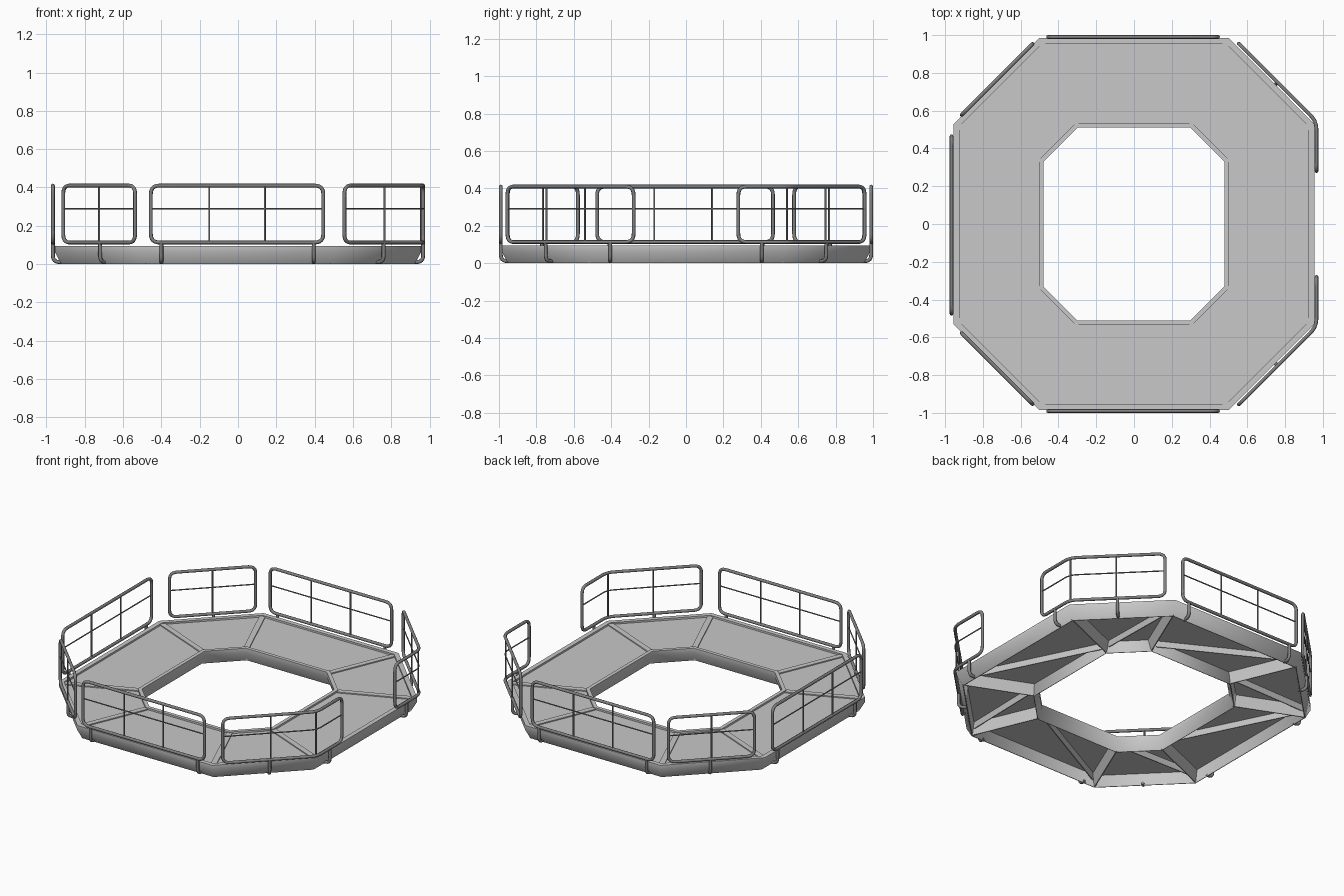
import bpy, bmesh, math
from mathutils import Vector

cube = bpy.data.objects.get("Cube")
if cube:
    bpy.data.objects.remove(cube)


def make_material(name, value):
    mat = bpy.data.materials.new(name)
    mat.use_nodes = True
    color = (value, value, value, 1)
    mat.diffuse_color = color
    mat.node_tree.nodes["Principled BSDF"].inputs["Base Color"].default_value = color
    return mat


deck_grey = make_material("deck grey", 0.58)
rail_grey = make_material("rail dark grey", 0.22)

OUTER = (0.955, 0.985, 0.455)   # half width, half depth, corner cut
HOLE = (0.48, 0.51, 0.18)
RIM_TOP, SEAM_TOP, PANEL_TOP, PANEL_BASE = 0.094, 0.089, 0.082, 0.075
UP = Vector((0, 0, 1))


def octagon(shape, inset, z):
    """Eight corners, moved inwards by inset with even edge distance."""
    hx, hy, cut = shape
    x, y = hx - inset, hy - inset
    c = cut - 0.586 * inset
    quarter = [(x, y - c), (x - c, y)]
    pts = quarter + [(-a, b) for a, b in reversed(quarter)]
    pts += [(-a, -b) for a, b in pts]
    return [Vector((a, b, z)) for a, b in pts]


def add_mesh(name, bm, mat):
    bmesh.ops.recalc_face_normals(bm, faces=bm.faces)
    mesh = bpy.data.meshes.new(name)
    bm.to_mesh(mesh)
    bm.free()
    mesh.materials.append(mat)
    obj = bpy.data.objects.new(name, mesh)
    bpy.context.collection.objects.link(obj)
    return obj


def ring(name, rows):
    """Sweep a closed cross-section around an octagon."""
    bm = bmesh.new()
    loops = [[bm.verts.new(p) for p in octagon(*row)] for row in rows]
    for i, a in enumerate(loops):
        b = loops[(i + 1) % len(loops)]
        for k in range(8):
            n = (k + 1) % 8
            bm.faces.new((a[k], a[n], b[n], b[k]))
    return add_mesh(name, bm, deck_grey)


def beam(name, start, end, half_section):
    """Straight bar with a mirrored cross-section of (half width, z) points."""
    bm = bmesh.new()
    side = (end - start).normalized().cross(UP)
    section = half_section + [(-w, z) for w, z in reversed(half_section)]
    ends = [[bm.verts.new(p + side * w + UP * z) for w, z in section]
            for p in (start, end)]
    for i in range(len(section)):
        j = (i + 1) % len(section)
        bm.faces.new((ends[0][i], ends[0][j], ends[1][j], ends[1][i]))
    for cap in ends:
        bm.faces.new(cap)
    add_mesh(name, bm, deck_grey)


# Frame beams: upright lip above a tapering underside, softened at the corners
profile = [(0, RIM_TOP), (0, 0.062), (0.033, 0), (0.037, 0), (0.05, 0.077),
           (0.03, 0.077), (0.03, RIM_TOP)]
frames = [ring("outer_frame", [(OUTER, d, z) for d, z in profile]),
          ring("inner_frame", [(HOLE, -d * 0.8, z) for d, z in profile])]
bpy.ops.object.select_all(action="DESELECT")
for obj in frames:
    obj.select_set(True)
    bpy.context.view_layer.objects.active = obj
bpy.ops.object.shade_smooth_by_angle(angle=math.radians(50))

# Floor panels, slightly below the frame
ring("deck_panels", [(OUTER, 0.02, PANEL_TOP), (OUTER, 0.02, PANEL_BASE),
                     (HOLE, -0.015, PANEL_BASE), (HOLE, -0.015, PANEL_TOP)])

# Tapered joists at each corner, raised as a strip between the panels
inner_corners = octagon(HOLE, -0.02, 0)
outer_corners = octagon(OUTER, 0.03, 0)
for start, end in zip(inner_corners, outer_corners):
    beam("corner_joist", start, end,
         [(0.018, SEAM_TOP), (0.018, 0.08), (0.024, 0.077), (0.003, 0.004)])

# Diagonal braces under each panel, from a hole corner to the next outer corner
for i, j in ((0, 1), (1, 2), (2, 3), (7, 6), (6, 5), (5, 4), (0, 7), (4, 3)):
    beam("diagonal_brace", inner_corners[i], outer_corners[j],
         [(0.014, 0.078), (0.003, 0.04)])


def fillet(points, radius, closed):
    """Round the corners of a path."""
    out = []
    for i, p in enumerate(points):
        if not closed and i in (0, len(points) - 1):
            out.append(p)
            continue
        a = points[i - 1] - p
        b = points[(i + 1) % len(points)] - p
        a, b = p + a.normalized() * radius, p + b.normalized() * radius
        for s in range(7):
            t = s / 6
            out.append(a * (1 - t) ** 2 + p * 2 * t * (1 - t) + b * t * t)
    return out


def tube(name, points, thickness, bend=0.0, closed=False):
    points = [Vector(p) for p in points]
    if bend:
        points = fillet(points, bend, closed)
    curve = bpy.data.curves.new(name, "CURVE")
    curve.dimensions = "3D"
    curve.bevel_depth = thickness
    curve.bevel_resolution = 2
    curve.use_fill_caps = True
    spline = curve.splines.new("POLY")
    spline.points.add(len(points) - 1)
    for sp, p in zip(spline.points, points):
        sp.co = (*p, 1)
    spline.use_cyclic_u = closed
    spline.use_smooth = True
    curve.materials.append(rail_grey)
    obj = bpy.data.objects.new(name, curve)
    bpy.context.collection.objects.link(obj)


LOW, MID, HIGH = 0.113, 0.29, 0.41


def railing(name, path, posts, hooks):
    """Rounded tube frame, thin mid rail and posts, hooks under the deck."""
    frame = [(x, y, LOW) for x, y in path] + [(x, y, HIGH) for x, y in reversed(path)]
    tube(name + "_frame", frame, 0.01, 0.045, True)
    tube(name + "_mid_rail", [(x, y, MID) for x, y in path], 0.004,
         0.045 if len(path) > 2 else 0)
    for x, y in posts:
        tube(name + "_post", [(x, y, LOW), (x, y, HIGH)], 0.005)
    for x, y, nx, ny in hooks:
        n = Vector((nx, ny, 0)).normalized()
        p = Vector((x, y, 0))
        tube(name + "_hook", [p + UP * LOW, p + UP * 0.011, p - n * 0.05 + UP * 0.011],
             0.01, 0.035)


# Railings mirrored front to back
for label, s in (("front", -1), ("back", 1)):
    y = s * 0.99
    railing(label + "_railing", [(-0.455, y), (0.445, y)],
            [(-0.15, y), (0.14, y)], [(-0.4, y, 0, s), (0.395, y, 0, s)])
    railing(label + "_right_railing", [(-0.912, s * 0.578), (-0.537, s * 0.953)],
            [(-0.725, s * 0.765)], [(-0.72, s * 0.77, -1, s)])
    railing(label + "_left_railing",
            [(0.555, s * 0.955), (0.966, s * 0.544), (0.966, s * 0.28)],
            [(0.765, s * 0.745), (0.956, s * 0.54)],
            [(0.76, s * 0.75, 1, s), (0.966, s * 0.405, 1, 0)])

# Single railing on the right side
railing("right_railing", [(-0.966, -0.475), (-0.966, 0.465)],
        [(-0.966, -0.17), (-0.966, 0.14)],
        [(-0.966, -0.41, -1, 0), (-0.966, 0.41, -1, 0)])
